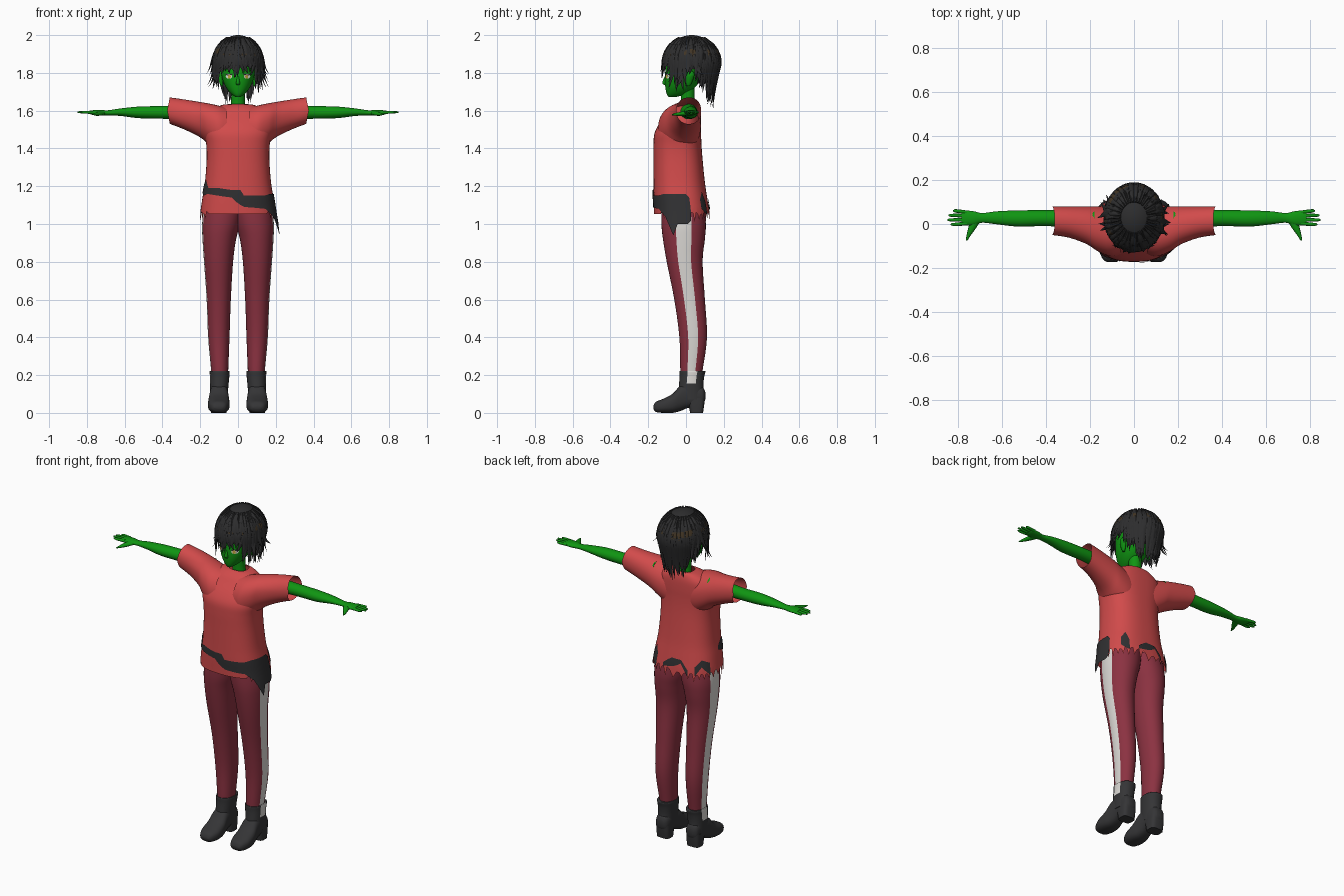
import bpy, bmesh, math, random
from mathutils import Vector

random.seed(7)
if "Cube" in bpy.data.objects:
    bpy.data.objects.remove(bpy.data.objects["Cube"], do_unlink=True)


def material(name, r, g, b):
    m = bpy.data.materials.new(name)
    m.use_nodes = True
    m.diffuse_color = (r, g, b, 1)
    bsdf = next(n for n in m.node_tree.nodes if n.type == 'BSDF_PRINCIPLED')
    bsdf.inputs["Base Color"].default_value = (r, g, b, 1)
    bsdf.inputs["Roughness"].default_value = 0.8
    return m


SKIN = material("green skin", .005, .3, .006)
SHIRT = material("red cloth", .64, .07, .07)
SASH = material("charcoal cloth", .03, .03, .032)
TROUSERS = material("maroon cloth", .26, .032, .053)
STRIPE = material("pale grey stripe", .72, .7, .67)
BOOT = material("black leather", .035, .035, .037)
HAIR = material("black hair", .026, .026, .027)
SHEEN = material("brown hair sheen", .055, .036, .018)
EYE = material("eye white", .8, .8, .75)
IRIS = material("gold iris", .6, .4, .05)


def finish(name, bm, mats, angle=50):
    bmesh.ops.recalc_face_normals(bm, faces=bm.faces)
    mesh = bpy.data.meshes.new(name)
    bm.to_mesh(mesh)
    bm.free()
    for m in mats:
        mesh.materials.append(m)
    mesh.shade_smooth()
    mesh.set_sharp_from_angle(angle=math.radians(angle))
    obj = bpy.data.objects.new(name, mesh)
    bpy.context.scene.collection.objects.link(obj)
    return obj


def refine(rows, k):
    """Smoothly fill in k steps between each pair of rows."""
    out = []
    for i in range(len(rows) - 1):
        quad = [rows[max(i - 1, 0)], rows[i], rows[i + 1], rows[min(i + 2, len(rows) - 1)]]
        for j in range(k):
            t = j / k
            out.append(tuple(b + .5 * t * (c - a + t * (2 * a - 5 * b + 4 * c - d + t * (3 * (b - c) + d - a)))
                             for a, b, c, d in zip(*quad)))
    return out + [tuple(rows[-1])]


def oval(row, angle, p):
    pos, a0, a1, b0, b1 = row
    c, s = math.cos(angle), math.sin(angle)
    return ((a0 + a1) / 2 + (a1 - a0) / 2 * math.copysign(abs(c) ** (2 / p), c),
            (b0 + b1) / 2 + (b1 - b0) / 2 * math.copysign(abs(s) ** (2 / p), s))


def bridge(bm, rings, paint=None):
    n = len(rings[0])
    for lower, upper in zip(rings, rings[1:]):
        for i in range(n):
            j = (i + 1) % n
            f = bm.faces.new((lower[i], lower[j], upper[j], upper[i]))
            if paint:
                deg = (i + .5) / n * 360
                f.material_index = paint(deg - 360 if deg > 180 else deg, f.calc_center_median().z)


def loft(name, rows, mats, axis='z', n=32, k=4, p=2, side=1, caps=True, paint=None, edit=None):
    """Skin oval sections (position, a0, a1, b0, b1) along an axis."""
    bm = bmesh.new()
    rings = []
    for row in refine(rows, k):
        ring = []
        for i in range(n):
            a, b = oval(row, math.tau * i / n, p)
            x, y, z = {'z': (a, b, row[0]), 'x': (row[0], a, b), 'y': (a, row[0], b)}[axis]
            ring.append(bm.verts.new((side * x, y, z)))
        rings.append(ring)
    if edit:
        edit(rings)
    bridge(bm, rings, paint)
    if caps:
        bm.faces.new(rings[0])
        bm.faces.new(rings[-1])
    return finish(name, bm, mats)


def sym(rows):
    return [(z, -w, w, y0, y1) for z, w, y0, y1 in rows]


# Shirt body with a torn hem
body = sym([(1.06, .2, -.17, .125), (1.14, .188, -.172, .112), (1.22, .175, -.172, .1),
            (1.34, .166, -.172, .088), (1.42, .168, -.172, .082), (1.48, .178, -.167, .08),
            (1.53, .18, -.142, .08), (1.58, .165, -.103, .078), (1.61, .13, -.078, .073),
            (1.63, .085, -.05, .065), (1.634, .055, -.035, .055)])


def tear_hem(rings):
    n = len(rings[0])
    for i, v in enumerate(rings[0]):
        if v.co.y > -.13:
            v.co.z += random.uniform(-.05, -.025) if i % 3 == 0 else random.uniform(-.01, .01)
        else:
            v.co.z -= .008


loft("shirt_body", body, [SHIRT], n=96, p=2.5, caps=False, edit=tear_hem)

# Tattered sash pieces that follow the shirt surface
surface = refine(sym([(.9, .225, -.178, .135)]) + body, 6)


def on_shirt(deg, z):
    for lo, hi in zip(surface, surface[1:]):
        if lo[0] <= z <= hi[0]:
            t = (z - lo[0]) / (hi[0] - lo[0])
            row = [a + (b - a) * t for a, b in zip(lo, hi)]
            x, y = oval(row, math.radians(deg), 2.5)
            mid = (row[3] + row[4]) / 2
            return x * 1.025, mid + (y - mid) * 1.03, z


def sash(name, stations):
    bm = bmesh.new()
    cols = []
    for deg, top, bottom in [s for a, b in zip(stations, stations[1:])
                             for s in [tuple(u + (v - u) * j / 5 for u, v in zip(a, b)) for j in range(5)]] + stations[-1:]:
        cols.append([bm.verts.new(on_shirt(deg, bottom + (top - bottom) * j / 6)) for j in range(7)])
    for a, b in zip(cols, cols[1:]):
        for j in range(6):
            bm.faces.new((a[j], b[j], b[j + 1], a[j + 1]))
    finish(name, bm, [SASH])


sash("sash_front", [(-178, 1.19, 1.17), (-168, 1.22, 1.16), (-158, 1.23, 1.15), (-145, 1.19, 1.16), (-118, 1.19, 1.15),
                    (-96, 1.18, 1.14), (-88, 1.18, 1.1), (-84, 1.15, 1.09), (-48, 1.15, 1.08), (-30, 1.16, 1.04),
                    (-22, 1.16, 1), (-12, 1.16, .94), (-5, 1.16, 1), (8, 1.16, 1), (14, 1.14, 1.02)])
sash("sash_back_left", [(40, 1.13, 1.08), (50, 1.17, 1.06), (58, 1.12, 1.05)])
sash("sash_back_middle", [(75, 1.09, 1.07), (88, 1.13, 1.08), (100, 1.13, 1.11), (112, 1.08, 1.04)])
sash("sash_back_right", [(125, 1.1, 1.05), (140, 1.14, 1.1), (160, 1.12, 1.05)])


def slant_cuff(rings):
    for ring in rings:
        for v in ring:
            v.co.x -= math.copysign((v.co.z - 1.6) * .2 * min(1, abs(v.co.x) / .35), v.co.x)


def outer_stripe(deg, z):
    return int(abs(deg) < 25 and z > .15)


# Limbs, built once for each side
for side, word in ((1, "left"), (-1, "right")):
    def part(name, rows, mats, **options):
        loft(word + "_" + name, rows, mats, side=side, **options)

    part("sleeve", [(.06, -.14, .07, 1.37, 1.615), (.11, -.148, .076, 1.38, 1.628), (.17, -.125, .08, 1.42, 1.64),
                    (.22, -.092, .08, 1.46, 1.648), (.3, -.062, .08, 1.5, 1.66), (.375, -.05, .08, 1.53, 1.67)],
         [SHIRT], axis='x', n=40, p=2.2, caps=False, edit=slant_cuff)
    part("arm", [(.18, -.03, .06, 1.555, 1.635), (.38, -.01, .063, 1.557, 1.625), (.52, -.012, .062, 1.56, 1.622),
                 (.62, -.002, .058, 1.572, 1.612), (.69, .006, .05, 1.575, 1.602), (.73, -.006, .058, 1.574, 1.604),
                 (.77, -.006, .062, 1.578, 1.602), (.785, 0, .058, 1.583, 1.6)], [SKIN], axis='x', n=24)
    for i, (finger, tip) in enumerate((("index", .835), ("middle", .85), ("ring", .845), ("little", .825))):
        y = .003 + i * .0165
        drift = (i - 1.2) * .004
        part(finger + "_finger", [(.76, y - .009, y + .009, 1.582, 1.6), (.81, y + drift - .008, y + drift + .008, 1.584, 1.599),
                                  (tip - .007, y + drift - .006, y + drift + .006, 1.587, 1.597),
                                  (tip, y + drift - .002, y + drift + .002, 1.59, 1.594)], [SKIN], axis='x', n=10, k=2)
    part("thumb", [(.02, .695, .745, 1.576, 1.6), (-.02, .72, .755, 1.573, 1.595), (-.05, .742, .762, 1.573, 1.589),
                   (-.075, .758, .766, 1.576, 1.582)], [SKIN], axis='y', n=12)
    part("trouser_leg", [(.17, .055, .14, -.025, .08), (.22, .052, .142, -.03, .087), (.4, .045, .158, -.035, .111),
                         (.6, .038, .166, -.062, .1), (.8, .026, .18, -.102, .088), (.92, .01, .188, -.122, .1),
                         (1, -.012, .19, -.13, .105), (1.1, -.03, .18, -.13, .095)],
         [TROUSERS, STRIPE], n=36, k=5, p=2.1, paint=outer_stripe)
    part("boot_shaft", [(.07, .055, .148, -.045, .098), (.14, .051, .149, -.038, .092), (.19, .046, .149, -.034, .096),
                        (.22, .044, .15, -.034, .103), (.222, .052, .143, -.027, .09)], [BOOT, STRIPE],
         n=36, p=2.2, paint=outer_stripe)
    part("boot_foot", [(-.173, .08, .124, .022, .036), (-.16, .062, .142, .005, .058), (-.12, .046, .158, 0, .075),
                       (-.07, .045, .158, 0, .102), (-.03, .05, .152, .01, .145), (.01, .054, .148, .026, .16),
                       (.06, .056, .144, .035, .15), (.09, .064, .138, .045, .135), (.102, .08, .12, .07, .11)],
         [BOOT], axis='y', n=28, p=2.6)
    part("boot_heel", [(0, .06, .142, .022, .09), (.04, .058, .144, .014, .096), (.08, .058, .144, .005, .1)],
         [BOOT], n=28, p=3.5)
    part("ear", [(1.73, .078, .09, .005, .02), (1.75, .08, .1, .0, .032), (1.79, .082, .112, .0, .045),
                 (1.81, .084, .1, .01, .035)], [SKIN], n=12)

# Neck, head and nose
loft("neck", sym([(1.58, .05, -.025, .055), (1.63, .037, -.025, .045), (1.72, .036, -.03, .045)]), [SKIN], n=24)
head = sym([(1.672, .012, -.092, -.055), (1.688, .036, -.102, 0), (1.72, .062, -.109, .045), (1.76, .08, -.112, .075),
            (1.8, .088, -.11, .09), (1.86, .09, -.105, .105), (1.92, .078, -.075, .1), (1.96, .04, -.03, .06)])
loft("head", head, [SKIN], n=40, p=2.2)
loft("nose", sym([(1.782, .005, -.113, -.1), (1.748, .01, -.126, -.1), (1.735, .008, -.114, -.1)]), [SKIN], n=10)


def face_plate(name, cx, cz, rx, rz, lift, mat):
    """Thin oval plate laid on the front of the head."""
    bm = bmesh.new()
    rim = []
    for i in range(16):
        x, z = cx + rx * math.cos(math.tau * i / 16), cz + rz * math.sin(math.tau * i / 16)
        row = min(refine(head, 8), key=lambda r: abs(r[0] - z))
        depth = (1 - min(1, abs(x) / row[2]) ** 2.2) ** (1 / 2.2)
        rim.append(bm.verts.new((x, (row[3] + row[4]) / 2 - (row[4] - row[3]) / 2 * depth - lift, z)))
    bm.faces.new(rim)
    finish(name, bm, [mat])


for side, word in ((1, "left"), (-1, "right")):
    face_plate(word + "_eyelash", side * .048, 1.791, .02, .004, .005, HAIR)
    face_plate(word + "_eye", side * .048, 1.78, .017, .011, .003, EYE)
    face_plate(word + "_iris", side * .046, 1.78, .008, .01, .005, IRIS)

# Hair cap, cut away over the face
MID = Vector((0, .03, 1.85))
SIZE = Vector((.13, .15, .15))
bm = bmesh.new()
bmesh.ops.create_uvsphere(bm, u_segments=48, v_segments=32, radius=1)
for v in bm.verts:
    v.co = MID + v.co * SIZE
bmesh.ops.delete(bm, context='VERTS', geom=[
    v for v in bm.verts if v.co.z < (1.855 if v.co.y < -.03 else 1.82 if v.co.y < .05 else 1.74)])
finish("hair_cap", bm, [HAIR])

# Overlapping hair locks; tip height depends on the angle away from the front
TIPS = [(0, 1.78), (20, 1.81), (40, 1.8), (55, 1.7), (75, 1.74), (90, 1.8), (105, 1.75), (130, 1.66), (180, 1.62)]


def tip_height(away):
    for (a, za), (b, zb) in zip(TIPS, TIPS[1:]):
        if away <= b:
            return za + (zb - za) * (away - a) / (b - a)


def lock(bm, away, start, tip, half, flick, swirl, sheen):
    path = []
    for i in range(11):
        u = i / 10
        z = start + (tip - start) * u
        shrink = .03 + .33 * min(1, abs(away) / 130) ** 2
        r = math.sqrt(1 - ((z - MID.z) / SIZE.z) ** 2) if z > MID.z else 1 - shrink * (MID.z - z) / .23
        r = r * 1.025 + flick * u ** 4
        a = math.radians(away + swirl * u * u)
        path.append(Vector((SIZE.x * r * math.sin(a), MID.y - SIZE.y * r * math.cos(a), z)))
    rings = []
    for i, pt in enumerate(path):
        u = i / 10
        along = path[min(i + 1, 10)] - path[max(i - 1, 0)]
        out = pt - MID
        out.z = max(out.z, 0)
        out.normalize()
        across = along.cross(out).normalized() * half * (min(1, .3 + 2 * u) * (1 - u ** 2.5) + .01)
        out *= .007 * (1 - u ** 2) + .0003
        rings.append([bm.verts.new(pt + across * math.cos(t) + out * math.sin(t))
                      for t in (math.tau * j / 6 for j in range(6))])
    bridge(bm, rings, lambda deg, z: int(sheen and 1.895 < z < 1.92))
    bm.faces.new(rings[0])
    bm.faces.new(rings[-1])


bm = bmesh.new()
for start, count in ((1.984, 34), (1.95, 46), (1.9, 46)):
    for i in range(count):
        away = (i + random.uniform(.2, .8)) / count * 360 - 180
        curl = .32 if 60 < abs(away) < 115 and random.random() < .25 else random.uniform(0, .12)
        lock(bm, away, start, tip_height(abs(away)) + random.uniform(-.015, .03), random.uniform(.014, .021),
             curl, random.uniform(-14, 14), random.random() < .3)
finish("hair_locks", bm, [HAIR, SHEEN])
